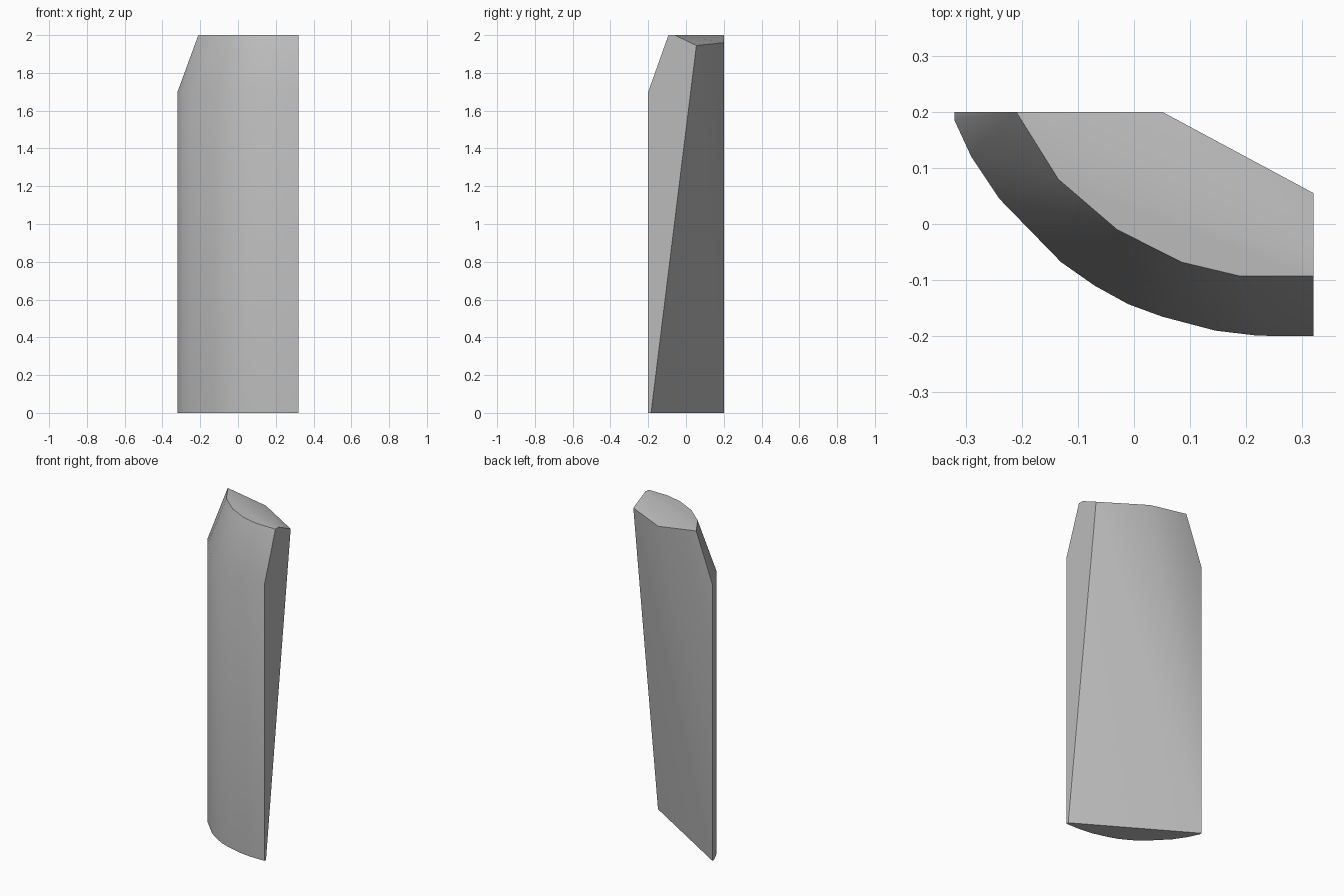
import bpy
import bmesh
import math

cube = bpy.data.objects.get("Cube")
if cube:
    bpy.data.objects.remove(cube, do_unlink=True)

HEIGHT, SHOULDER = 2.0, 1.7

# curved front outline, each point paired with the rim point it slopes to
outer = [(-.32, .2, 0), (-.32, .185, 0), (-.29, .12, 0), (-.24, .045, 1),
         (-.13, -.068, 2), (-.07, -.11, 2), (-.01, -.143, 2), (.05, -.165, 3),
         (.145, -.19, 4), (.22, -.199, 4), (.32, -.2, 5)]
rim = [(-.21, .2), (-.135, .08), (-.03, -.01), (.085, -.068),
       (.19, -.093), (.32, -.093)]

bm = bmesh.new()
low = [bm.verts.new((x, y, 0)) for x, y, _ in outer]
mid = [bm.verts.new((x, y, SHOULDER)) for x, y, _ in outer]
top = [bm.verts.new((x, y, HEIGHT)) for x, y in rim]

# back corners
foot = bm.verts.new((.32, -.185, 0))
lip = bm.verts.new((.32, -.06, HEIGHT))
side_peak = bm.verts.new((.32, .055, 1.945))
back_peak = bm.verts.new((.05, .2, 1.96))

# front wall and sloped shoulder
for i in range(len(outer) - 1):
    a, b = top[outer[i][2]], top[outer[i + 1][2]]
    bm.faces.new((low[i], low[i + 1], mid[i + 1], mid[i]))
    bm.faces.new((mid[i], mid[i + 1], b) if a == b
                 else (mid[i], mid[i + 1], b, a))

# flat top and its falling back edge
bm.faces.new(top + [lip])
bm.faces.new((top[0], lip, back_peak))
bm.faces.new((lip, side_peak, back_peak))

# end face, underside and twisted back
bm.faces.new((low[-1], foot, side_peak, lip, top[-1], mid[-1]))
bm.faces.new(low + [foot])
bm.faces.new((low[0], foot, side_peak))
bm.faces.new((low[0], side_peak, back_peak))
bm.faces.new((low[0], back_peak, top[0], mid[0]))

bmesh.ops.recalc_face_normals(bm, faces=bm.faces)
mesh = bpy.data.meshes.new("curved_wedge")
bm.to_mesh(mesh)
bm.free()

wedge = bpy.data.objects.new("curved_wedge", mesh)
bpy.context.collection.objects.link(wedge)

# plain grey finish
grey = bpy.data.materials.new("light_grey")
grey.use_nodes = True
colour = (.5, .5, .5, 1)
grey.diffuse_color = colour
grey.node_tree.nodes["Principled BSDF"].inputs["Base Color"].default_value = colour
mesh.materials.append(grey)

bpy.ops.object.select_all(action='DESELECT')
wedge.select_set(True)
bpy.context.view_layer.objects.active = wedge
bpy.ops.object.shade_smooth_by_angle(angle=math.radians(30))
